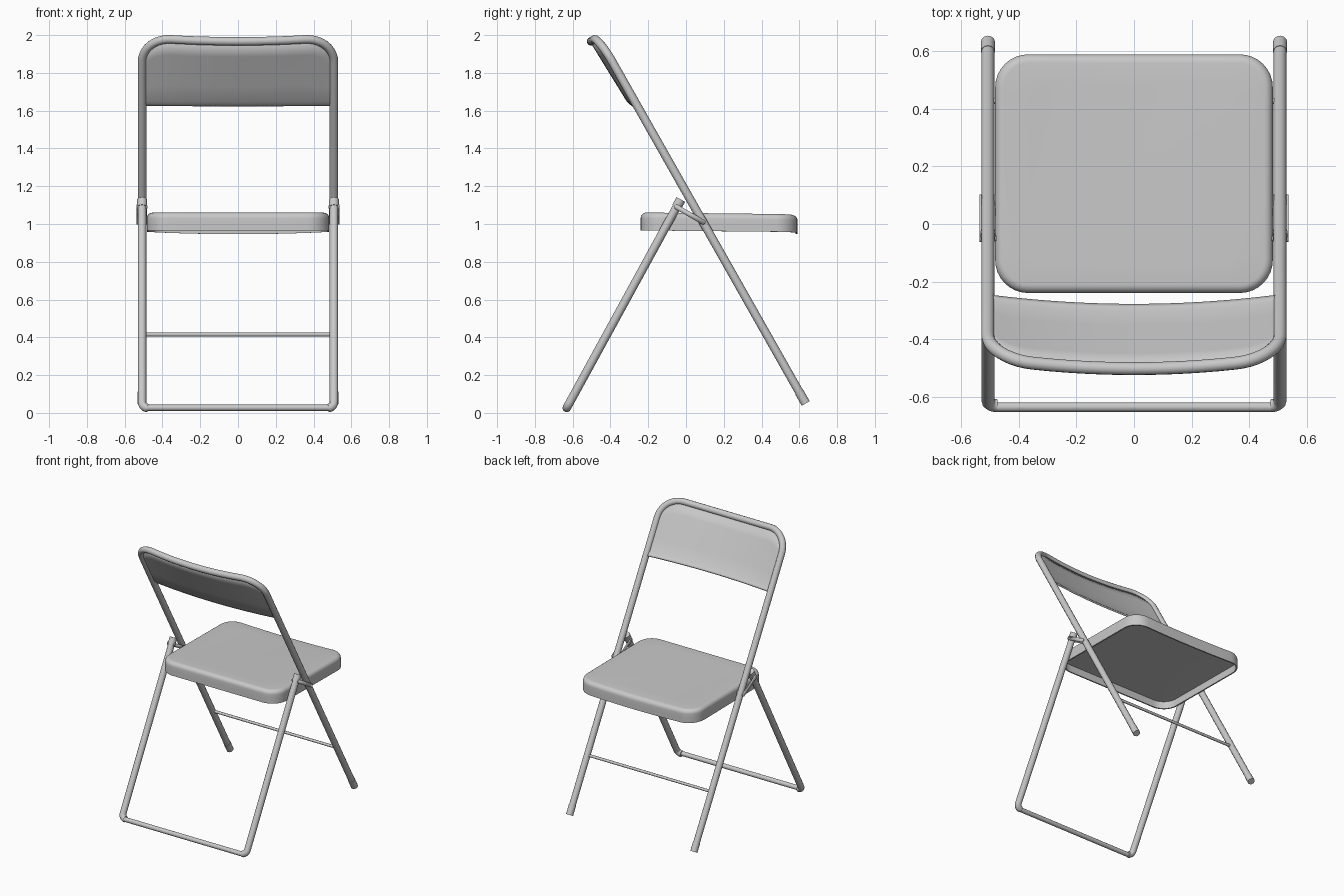
import bpy, bmesh, math
from mathutils import Vector

cube = bpy.data.objects.get("Cube")
if cube:
    bpy.data.objects.remove(cube, do_unlink=True)

steel = bpy.data.materials.new("grey_steel")
steel.use_nodes = True
GREY = (0.58, 0.58, 0.58, 1)
steel.diffuse_color = GREY
steel.node_tree.nodes["Principled BSDF"].inputs["Base Color"].default_value = GREY

HALF = 0.508      # tube centre distance from the middle
R = 0.0225        # tube radius


def finish(obj, angle=40):
    bpy.ops.object.select_all(action='DESELECT')
    obj.select_set(True)
    bpy.context.view_layer.objects.active = obj
    if obj.type == 'CURVE':
        bpy.ops.object.convert(target='MESH')
        obj = bpy.context.view_layer.objects.active
    bpy.ops.object.shade_smooth_by_angle(angle=math.radians(angle))


def tube(name, points, radius):
    curve = bpy.data.curves.new(name, 'CURVE')
    curve.dimensions = '3D'
    curve.bevel_depth = radius
    curve.bevel_resolution = 4
    curve.use_fill_caps = True
    spline = curve.splines.new('POLY')
    spline.points.add(len(points) - 1)
    for p, co in zip(spline.points, points):
        p.co = (*co, 1)
    curve.materials.append(steel)
    obj = bpy.data.objects.new(name, curve)
    bpy.context.collection.objects.link(obj)
    finish(obj)


def mesh_object(name, bm):
    bmesh.ops.recalc_face_normals(bm, faces=bm.faces)
    mesh = bpy.data.meshes.new(name)
    bm.to_mesh(mesh)
    bm.free()
    mesh.materials.append(steel)
    obj = bpy.data.objects.new(name, mesh)
    bpy.context.collection.objects.link(obj)
    return obj


def thicken(obj, thickness):
    mod = obj.modifiers.new("thickness", 'SOLIDIFY')
    mod.thickness = thickness
    mod.offset = 0


def back_bow(x, z):
    """How far the back curves away; it grows towards the top."""
    return (0.03 + 0.043 * (z - 1.64)) * (1 - (x / HALF) ** 2)


def back_plane(x, z, push=0.0):
    """Point on the leaning, bowed plane of the long frame."""
    bow = back_bow(x, z) + push
    return Vector((x, 0.628 - 0.566 * (z - 0.06) - 0.872 * bow, z - 0.489 * bow))


def front_plane(x, z):
    return Vector((x, -0.632 + 0.547 * (z - 0.025), z))


# Long frame: rear legs running up into the rounded back hoop
TOP, CX, CZ = 1.989, 0.155, 0.13
half = [(HALF, 0.055), (HALF, 1.0)]
for i in range(11):
    a = math.radians(9 * i)
    half.append((HALF - CX + CX * math.cos(a), TOP - CZ + CZ * math.sin(a)))
half += [((HALF - CX) * k / 6, TOP) for k in range(5, -1, -1)]
outline = half + [(-x, z) for x, z in reversed(half[:-1])]
tube("back_frame", [back_plane(x, z) for x, z in outline], R)


# Bowed back panel with a slightly tucked lower edge
def panel_top(x):
    d = max(0, abs(x) - (HALF - CX)) / CX
    return TOP - CZ + CZ * math.sqrt(max(0, 1 - d * d))


bm = bmesh.new()
columns = []
N = 40
for i in range(N + 1):
    x = 0.503 * (2 * i / N - 1)
    low = 1.625 + 0.4 * back_bow(x, 1.63)
    rows = [(low, -0.01), (low + 0.012, -0.006), (low + 0.03, 0)]
    rows += [(low + 0.03 + (panel_top(x) - low - 0.03) * k / 4, 0) for k in range(1, 5)]
    columns.append([bm.verts.new(back_plane(x, z, p)) for z, p in rows])
for a, b in zip(columns, columns[1:]):
    for k in range(len(a) - 1):
        bm.faces.new((a[k], b[k], b[k + 1], a[k + 1]))
panel = mesh_object("back_panel", bm)
thicken(panel, 0.012)
finish(panel)

# Floor bar between the front legs, and the rear crossbar
tube("front_floor_bar", [(-0.49, -0.637, 0.027), (0.49, -0.637, 0.027)], 0.0165)
bar = back_plane(HALF, 0.415)
tube("rear_crossbar", [(-HALF, bar.y, bar.z), (HALF, bar.y, bar.z)], 0.01)

# Seat: stacked rounded rectangles with a shallow recess underneath
SX, SY, MID, RC = 0.483, 0.415, 0.175, 0.115


def seat_ring(inset):
    hx, hy, r = SX - inset, SY - inset, RC - inset
    pts = []
    for q, (sx, sy) in enumerate([(1, 1), (-1, 1), (-1, -1), (1, -1)]):
        for i in range(9):
            a = math.radians(90 * q + 90 * i / 8)
            pts.append(Vector((sx * (hx - r) + r * math.cos(a),
                               sy * (hy - r) + r * math.sin(a))))
    ring = []
    for k, p in enumerate(pts):
        ring.append(p)
        if k % 9 == 8:
            nxt = pts[(k + 1) % len(pts)]
            ring += [p.lerp(nxt, j / 8) for j in range(1, 8)]
    return ring


def seat_vert(p, z):
    sag = 0.012 * (1 - (p.x / SX) ** 2) * (0.5 + 0.5 * p.y / SY)
    return bm.verts.new((p.x, p.y + MID, z - sag - 0.004 * p.y / SY))


bm = bmesh.new()
F, RIM, UNDER, SEAT_TOP = 0.03, 0.01, 1.015, 1.057
levels = [(RIM, UNDER), (RIM, 0.962), (0, 0.962), (0, 1.0)]
for i in range(7):
    a = math.radians(15 * i)
    levels.append((F - F * math.cos(a), SEAT_TOP - F + F * math.sin(a)))
rings = [[seat_vert(p * s, UNDER) for p in seat_ring(RIM)] for s in (0.2, 0.5, 0.8)]
rings += [[seat_vert(p, z) for p in seat_ring(inset)] for inset, z in levels]
rings += [[seat_vert(p * s, SEAT_TOP) for p in seat_ring(F)] for s in (0.8, 0.5, 0.2)]
for lo, hi in zip(rings, rings[1:]):
    n = len(lo)
    for k in range(n):
        bm.faces.new((lo[k], lo[(k + 1) % n], hi[(k + 1) % n], hi[k]))
bm.faces.new(rings[0])
bm.faces.new(rings[-1])
finish(mesh_object("seat", bm))


def link_plate(name, x, start, end, width, thick):
    """Flat bar with rounded ends, lying in a side plane."""
    bm = bmesh.new()
    d = (end - start).normalized()
    n = Vector((0, -d.z, d.y))
    outline = []
    for centre, sign in ((start, -1), (end, 1)):
        for i in range(9):
            a = math.radians(-90 + 22.5 * i)
            co = centre + (d * math.cos(a) + n * math.sin(a)) * sign * width / 2
            outline.append(bm.verts.new((x, co.y, co.z)))
    bm.faces.new(outline)
    obj = mesh_object(name, bm)
    thicken(obj, thick)
    finish(obj)


# Front legs, hinge links, pivot pins, leg caps and feet on both sides
C = 0.03
for side, s in (("left", 1), ("right", -1)):
    leg = [(HALF, 1.12), (HALF, 0.6)]
    for i in range(7):
        a = math.radians(15 * i)
        leg.append((HALF - C + C * math.cos(a), 0.026 + C - C * math.sin(a)))
    tube(side + "_front_leg", [front_plane(s * x, z) for x, z in leg], R)
    top = front_plane(s * HALF, 1.09)
    pivot = back_plane(s * HALF, 1.01)
    link_plate(side + "_outer_link", s * 0.534, top, pivot, 0.026, 0.007)
    link_plate(side + "_inner_link", s * 0.484, top, pivot, 0.024, 0.006)
    for name, p in (("upper", top), ("lower", pivot)):
        tube(f"{side}_{name}_pin", [(s * 0.478, p.y, p.z), (s * 0.536, p.y, p.z)], 0.009)
    tube(side + "_leg_cap", [front_plane(s * HALF, z) for z in (1.09, 1.13)], 0.026)
    tube(side + "_rear_foot", [back_plane(s * HALF, z) for z in (0.05, 0.11)], 0.0245)
